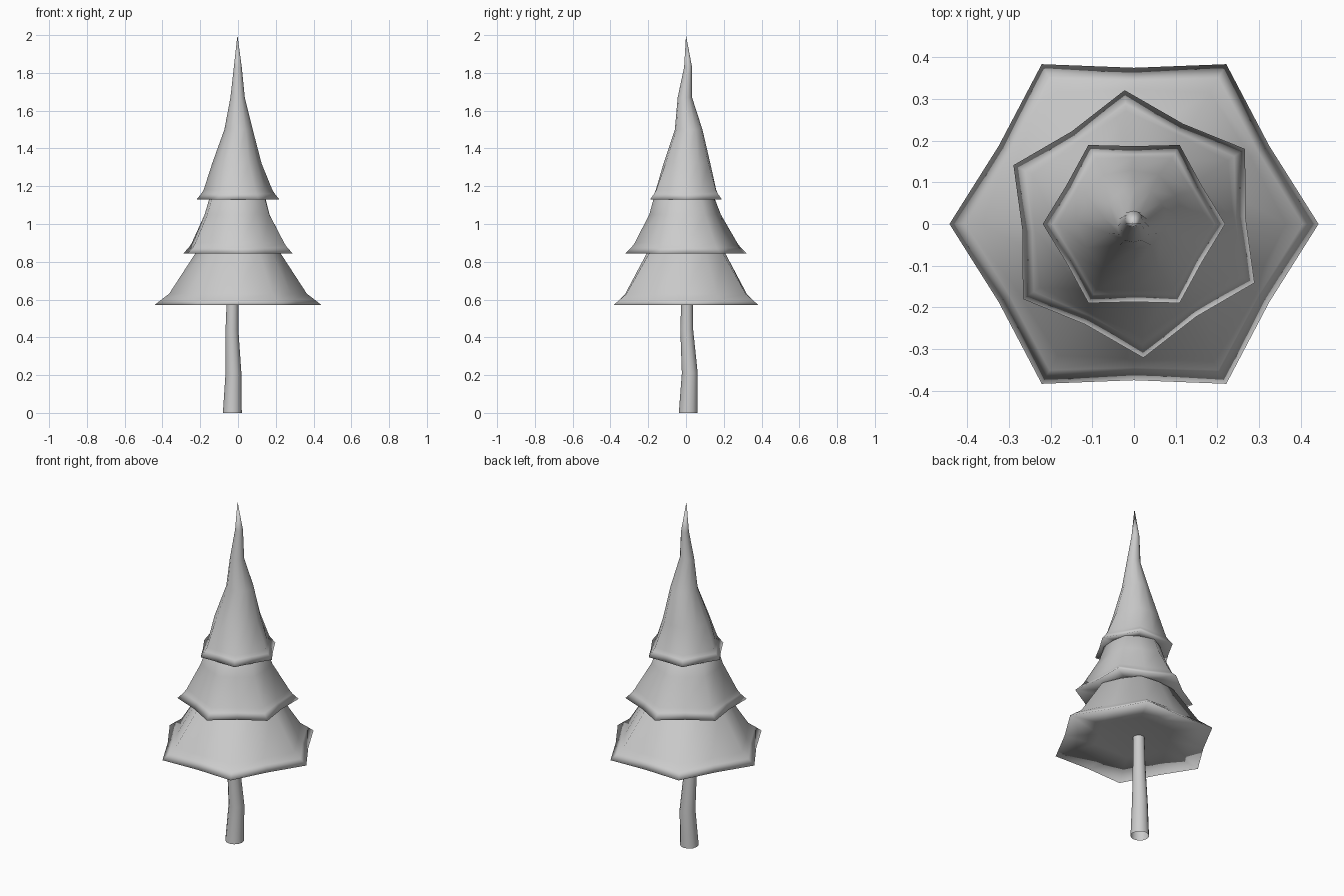
import bpy, bmesh
from math import cos, sin, pi, radians


def loft(name, rings, sides=12, turn=0, close_start=False, close_end=False):
    """Skin rings (z, peak radius, valley radius, centre x, centre y) into a smooth mesh."""
    bm = bmesh.new()
    loops = []
    for z, peak, valley, cx, cy in rings:
        loop = []
        for i in range(sides):
            a = radians(turn) + 2 * pi * i / sides
            r = valley if i % 2 else peak
            loop.append(bm.verts.new((cx + r * cos(a), cy + r * sin(a), z)))
        loops.append(loop)
    for lo, hi in zip(loops, loops[1:]):
        for i in range(sides):
            j = (i + 1) % sides
            bm.faces.new((lo[i], lo[j], hi[j], hi[i]))
    for flag, loop in ((close_start, loops[0]), (close_end, loops[-1])):
        if flag:
            bmesh.ops.pointmerge(bm, verts=loop, merge_co=sum((v.co for v in loop), loop[0].co * 0) / sides)
    bmesh.ops.recalc_face_normals(bm, faces=bm.faces)
    for f in bm.faces:
        f.smooth = True
    mesh = bpy.data.meshes.new(name)
    bm.to_mesh(mesh)
    bm.free()
    ob = bpy.data.objects.new(name, mesh)
    bpy.context.collection.objects.link(ob)
    return ob


# Slightly crooked trunk, open at the foot
loft("trunk", [
    (0.0, 0.05, 0.05, -0.03, 0.012),
    (0.21, 0.042, 0.042, -0.024, 0.02),
    (0.44, 0.034, 0.034, -0.032, 0.004),
    (0.64, 0.03, 0.03, -0.028, 0.006),
])

# Bottom bough tier: underside, star rim, lip, slope
loft("bottom_boughs", [
    (0.605, 0.02, 0.02, 0, 0),
    (0.60, 0.22, 0.19, 0, 0),
    (0.57, 0.443, 0.375, 0, 0),
    (0.60, 0.405, 0.345, 0, 0),
    (0.63, 0.365, 0.322, 0, 0),
    (0.85, 0.222, 0.205, 0, 0),
    (1.0, 0.12, 0.12, 0, 0),
], close_start=True, close_end=True)

# Middle bough tier, turned half a point
loft("middle_boughs", [
    (0.875, 0.02, 0.02, 0, 0),
    (0.87, 0.16, 0.14, 0, 0),
    (0.845, 0.322, 0.268, 0, 0),
    (0.875, 0.29, 0.245, 0, 0),
    (0.90, 0.272, 0.238, 0, 0),
    (1.05, 0.19, 0.172, -0.005, -0.005),
    (1.14, 0.16, 0.148, -0.003, -0.01),
    (1.26, 0.09, 0.09, 0, 0),
], turn=34, close_start=True, close_end=True)

# Top bough tier, drawn out into a crooked tip
loft("top_boughs", [
    (1.16, 0.02, 0.02, 0, 0),
    (1.155, 0.11, 0.095, 0, 0),
    (1.13, 0.219, 0.187, 0, 0),
    (1.16, 0.195, 0.167, 0, 0),
    (1.18, 0.182, 0.16, 0, 0),
    (1.32, 0.131, 0.124, -0.006, 0.005),
    (1.50, 0.075, 0.073, 0.003, 0.014),
    (1.67, 0.038, 0.038, -0.002, -0.006),
    (1.83, 0.021, 0.021, -0.001, 0.011),
    (2.0, 0.001, 0.001, -0.003, 0.0),
], close_start=True, close_end=True)
